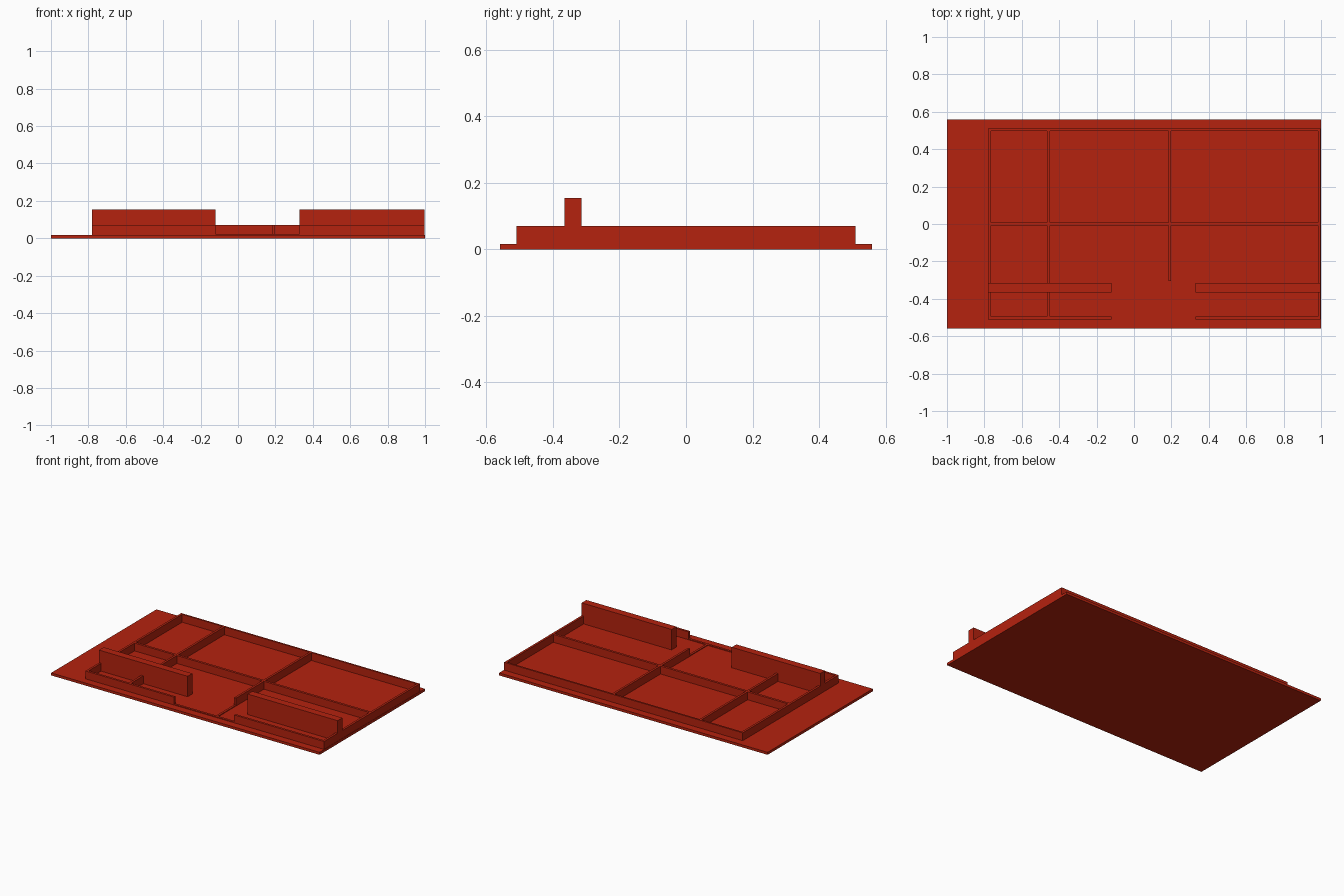
import bpy
import bmesh
from mathutils import Matrix, Vector

if "Cube" in bpy.data.objects:
    bpy.data.objects.remove(bpy.data.objects["Cube"])

red = bpy.data.materials.new("brick red")
red.diffuse_color = (0.46, 0.016, 0.0045, 1)
red.use_nodes = True
red.node_tree.nodes["Principled BSDF"].inputs["Base Color"].default_value = red.diffuse_color

PLATE_TOP, WALL_TOP, RAIL_TOP, SILL_TOP = 0.017, 0.07, 0.155, 0.022


def boxes(name, extents, helper=False):
    """One object made of boxes given as (x0, x1, y0, y1, z0, z1)."""
    bm = bmesh.new()
    for x0, x1, y0, y1, z0, z1 in extents:
        centre = Vector(((x0 + x1) / 2, (y0 + y1) / 2, (z0 + z1) / 2))
        size = Matrix.Diagonal((x1 - x0, y1 - y0, z1 - z0, 1))
        bmesh.ops.create_cube(bm, size=1, matrix=Matrix.Translation(centre) @ size)
    mesh = bpy.data.meshes.new(name)
    bm.to_mesh(mesh)
    bm.free()
    mesh.materials.append(red)
    obj = bpy.data.objects.new(name, mesh)
    bpy.context.collection.objects.link(obj)
    if helper:
        obj.hide_render = True
        obj.hide_viewport = True
        obj.display_type = 'WIRE'
    return obj


def cut(target, cutter):
    mod = target.modifiers.new(cutter.name, 'BOOLEAN')
    mod.operation = 'DIFFERENCE'
    mod.solver = 'EXACT'
    mod.object = cutter


# Base plate
boxes("base_plate", [(-1, 1, -0.56, 0.56, 0, PLATE_TOP)])

# Frame of outer walls and dividers: a slab with six pockets cut through it
frame = boxes("wall_frame", [(-0.78, 0.998, -0.51, 0.51, PLATE_TOP - 0.005, WALL_TOP)])
columns = [(-0.765, -0.465), (-0.45, 0.184), (0.199, 0.983)]
rows = [(-0.495, -0.008), (0.008, 0.498)]
pockets = boxes("pocket_cutter",
                [(x0, x1, y0, y1, -0.1, 0.2) for x0, x1 in columns for y0, y1 in rows],
                helper=True)
cut(frame, pockets)

# Front opening, leaving only a low sill
opening = boxes("opening_cutter", [(-0.12, 0.328, -0.6, -0.305, SILL_TOP, 0.2)], helper=True)
cut(frame, opening)

# Two tall rails either side of the opening
for side, x0, x1 in (("left", -0.78, -0.12), ("right", 0.328, 0.998)):
    boxes(side + "_tall_rail", [(x0, x1, -0.365, -0.315, PLATE_TOP - 0.005, RAIL_TOP)])
